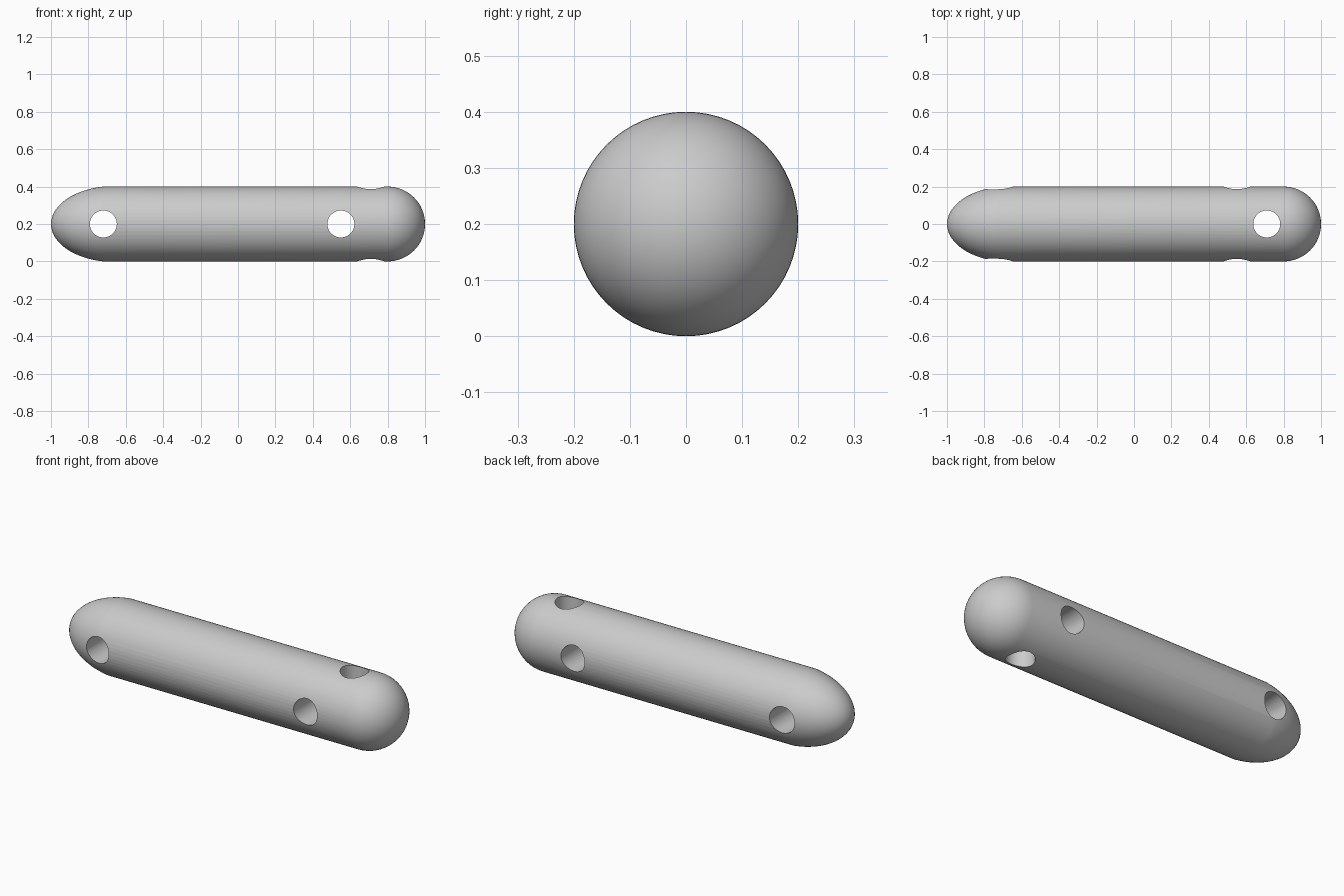
import bpy, bmesh, math
from mathutils import Matrix, Vector

if "Cube" in bpy.data.objects:
    bpy.data.objects.remove(bpy.data.objects["Cube"])

R, Z, SEG = 0.2, 0.2, 64
HOLE_R = 0.072

# half profile (x, radius): blunt ogive nose, straight barrel, round end
profile = []
c, a, x_join = -0.66, 0.34, -0.72
end = math.acos((c - x_join) / a)
k = R / math.sin(end)
for i in range(15):
    t = end * i / 14
    profile.append((c - a * math.cos(t), k * math.sin(t)))
for i in range(17):
    t = math.pi / 2 * i / 16
    profile.append((0.8 + R * math.sin(t), R * math.cos(t)))

# revolve the profile around the long axis
bm = bmesh.new()
verts = [bm.verts.new((x, 0, r)) for x, r in profile]
edges = [bm.edges.new(pair) for pair in zip(verts, verts[1:])]
bmesh.ops.spin(bm, geom=verts + edges, cent=(0, 0, 0), axis=(1, 0, 0),
               angle=math.tau, steps=SEG, use_merge=False)
bmesh.ops.remove_doubles(bm, verts=bm.verts, dist=0.0005)
bmesh.ops.recalc_face_normals(bm, faces=bm.faces)
bmesh.ops.translate(bm, verts=bm.verts, vec=Vector((0, 0, Z)))
mesh = bpy.data.meshes.new("toggle_body")
bm.to_mesh(mesh)
bm.free()
body = bpy.data.objects.new("toggle_body", mesh)
bpy.context.collection.objects.link(body)
bpy.context.view_layer.objects.active = body
body.select_set(True)


def drill(x, rotation):
    """Cut a round hole straight through the body at x."""
    cutter_mesh = bpy.data.meshes.new("hole_cutter")
    b = bmesh.new()
    bmesh.ops.create_cone(b, cap_ends=True, segments=48, radius1=HOLE_R,
                          radius2=HOLE_R, depth=0.6,
                          matrix=Matrix.Translation((x, 0, Z)) @ rotation)
    b.to_mesh(cutter_mesh)
    b.free()
    cutter = bpy.data.objects.new("hole_cutter", cutter_mesh)
    bpy.context.collection.objects.link(cutter)
    cutter.hide_render = True
    mod = body.modifiers.new("hole", 'BOOLEAN')
    mod.operation = 'DIFFERENCE'
    mod.solver = 'EXACT'
    mod.object = cutter
    bpy.ops.object.modifier_apply(modifier=mod.name)
    bpy.data.objects.remove(cutter)


# two cross holes front to back, one top to bottom
sideways = Matrix.Rotation(math.pi / 2, 4, 'X')
drill(-0.72, sideways)
drill(0.55, sideways)
drill(0.71, Matrix.Identity(4))

bpy.ops.object.shade_smooth_by_angle(angle=math.radians(30))
